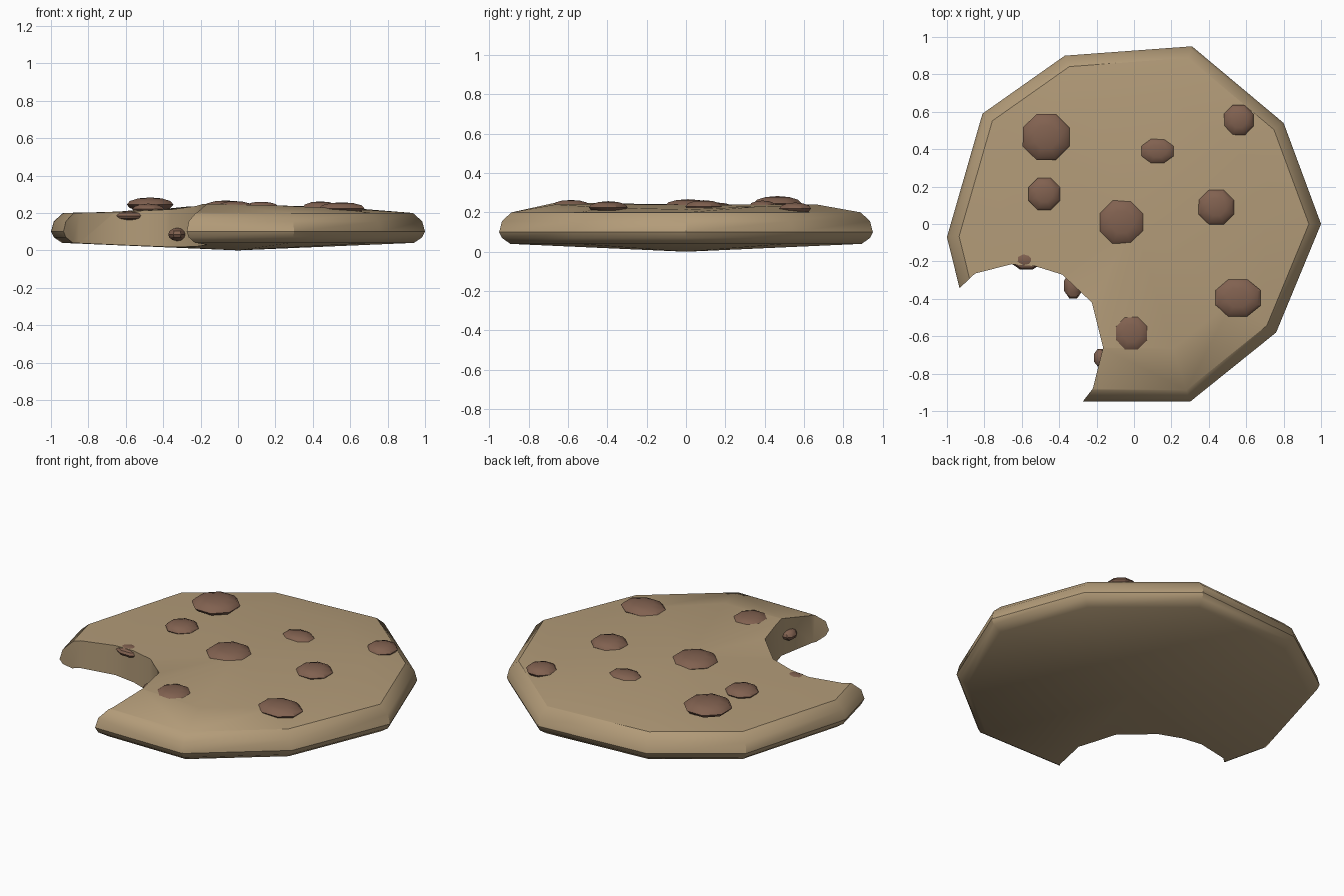
import bpy, bmesh
from mathutils import Matrix

if "Cube" in bpy.data.objects:
    bpy.data.objects.remove(bpy.data.objects["Cube"])


def material(name, color):
    m = bpy.data.materials.new(name)
    m.diffuse_color = (*color, 1)
    m.use_nodes = True
    m.node_tree.nodes["Principled BSDF"].inputs["Base Color"].default_value = m.diffuse_color
    return m


def make_object(name, bm, mat=None):
    bmesh.ops.recalc_face_normals(bm, faces=bm.faces[:])
    mesh = bpy.data.meshes.new(name)
    bm.to_mesh(mesh)
    bm.free()
    ob = bpy.data.objects.new(name, mesh)
    bpy.context.collection.objects.link(ob)
    if mat:
        mesh.materials.append(mat)
    return ob


def smooth(ob, angle):
    bpy.ops.object.select_all(action='DESELECT')
    ob.select_set(True)
    bpy.context.view_layer.objects.active = ob
    bpy.ops.object.shade_smooth_by_angle(angle=angle)


dough = material("dough", (0.45, 0.33, 0.19))
chocolate = material("chocolate", (0.22, 0.12, 0.08))

# Cookie: irregular ten-sided outline swept through a rounded edge profile
outline = [(1, 0), (.8, .54), (.31, .95), (-.37, .90), (-.81, .59),
           (-1, -.07), (-.84, -.72), (-.3, -.95), (.3, -.95), (.76, -.58)]
top_heights = [.215, .23, .24, .235, .205, .205, .205, .25, .24, .225]
profile = [(.94, .04), (.985, .07), (1, .10), (.985, .155), (.935, .20)]
bm = bmesh.new()
rings = [[bm.verts.new((x * s, y * s, z)) for x, y in outline] for s, z in profile]
rings.append([bm.verts.new((x * .7, y * .7, z)) for (x, y), z in zip(outline, top_heights)])
bottom = bm.verts.new((0, 0, 0))
top = bm.verts.new((0, 0, .24))
n = len(outline)
for i in range(n):
    j = (i + 1) % n
    for a, b in zip(rings, rings[1:]):
        bm.faces.new((a[i], a[j], b[j], b[i]))
    bm.faces.new((bottom, rings[0][j], rings[0][i]))
    bm.faces.new((top, rings[-1][i], rings[-1][j]))
cookie = make_object("cookie", bm, dough)

# Bite: faceted prism cut out of the front left edge
bite = [(-1.3, -.70), (-.94, -.35), (-.85, -.265), (-.655, -.215), (-.53, -.225),
        (-.385, -.27), (-.225, -.42), (-.165, -.66), (-.22, -.88), (-.29, -.97), (-.6, -1.3)]
bm = bmesh.new()
face = bm.faces.new([bm.verts.new((x, y, -.2)) for x, y in bite])
ext = bmesh.ops.extrude_face_region(bm, geom=[face])
bmesh.ops.translate(bm, vec=(0, 0, .7),
                    verts=[v for v in ext["geom"] if isinstance(v, bmesh.types.BMVert)])
cutter = make_object("bite_cutter", bm)
cutter.hide_render = True
mod = cookie.modifiers.new("bite", 'BOOLEAN')
mod.operation = 'DIFFERENCE'
mod.solver = 'EXACT'
mod.object = cutter
bpy.context.view_layer.objects.active = cookie
bpy.ops.object.modifier_apply(modifier=mod.name)
bpy.data.objects.remove(cutter, do_unlink=True)
smooth(cookie, 0.6)

# Chocolate chips: x, y, z, then half sizes
chips = [
    (-.47, .465, .245, .135, .132, .038),
    (-.48, .16, .22, .092, .092, .03),
    (-.065, .01, .235, .127, .125, .032),
    (.125, .39, .235, .097, .072, .025),
    (.56, .555, .22, .085, .087, .03),
    (.44, .09, .23, .102, .10, .032),
    (.555, -.395, .225, .132, .107, .032),
    (-.015, -.585, .238, .097, .10, .025),
    (-.575, -.19, .185, .087, .058, .028),
    (-.325, -.33, .085, .052, .075, .035),
    (-.18, -.715, .14, .038, .05, .03),
]
for k, (x, y, z, rx, ry, rz) in enumerate(chips):
    bm = bmesh.new()
    bmesh.ops.create_uvsphere(bm, u_segments=8, v_segments=6, radius=1)
    bm.transform(Matrix.Translation((x, y, z)) @ Matrix.Diagonal((rx, ry, rz, 1))
                 @ Matrix.Rotation(.39, 4, 'Z'))
    smooth(make_object(f"chip_{k + 1}", bm, chocolate), 0.6)
